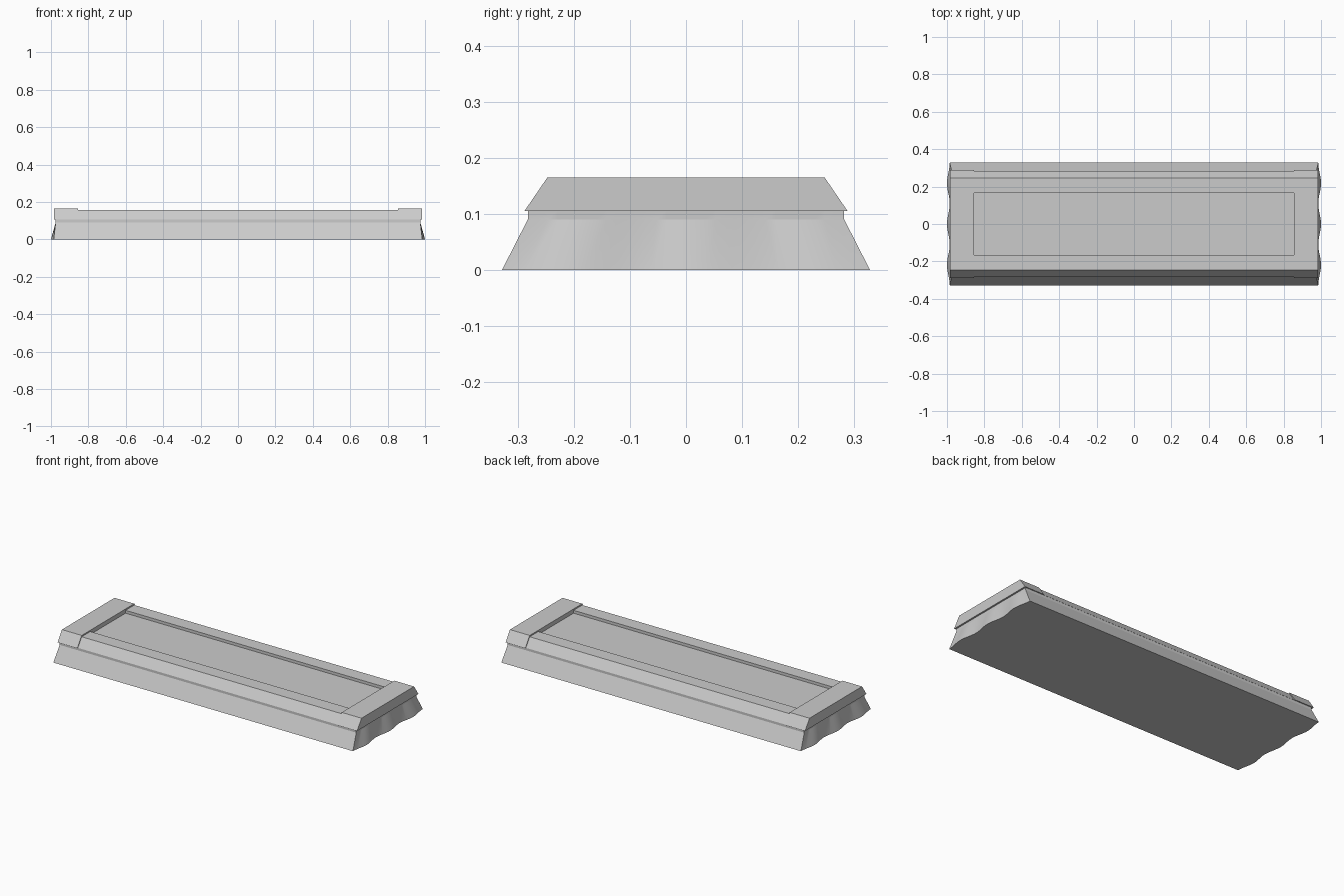
import bpy, bmesh, math

if "Cube" in bpy.data.objects:
    bpy.data.objects.remove(bpy.data.objects["Cube"])

grey = bpy.data.materials.new("stone grey")
grey.diffuse_color = (0.6, 0.6, 0.6, 1)
grey.use_nodes = True
grey.node_tree.nodes["Principled BSDF"].inputs["Base Color"].default_value = grey.diffuse_color


def finish(bm, name):
    bmesh.ops.recalc_face_normals(bm, faces=bm.faces)
    mesh = bpy.data.meshes.new(name)
    bm.to_mesh(mesh)
    bm.free()
    mesh.materials.append(grey)
    obj = bpy.data.objects.new(name, mesh)
    bpy.context.collection.objects.link(obj)
    return obj


def prism(name, profile, x0, x1):
    """Extrude a (y, z) profile along x."""
    bm = bmesh.new()
    face = bm.faces.new([bm.verts.new((x0, y, z)) for y, z in profile])
    ext = bmesh.ops.extrude_face_region(bm, geom=[face])
    verts = [g for g in ext["geom"] if isinstance(g, bmesh.types.BMVert)]
    bmesh.ops.translate(bm, verts=verts, vec=(x1 - x0, 0, 0))
    return finish(bm, name)


# Plinth: flared sides, rippled ends that fade out towards a straight neck
SEG = 32
levels = [(0.0, 0.328, 0.9925, 0.0075), (0.09, 0.282, 0.975, 0.0),
          (0.106, 0.282, 0.975, 0.0)]  # z, half depth, half length, ripple
bm = bmesh.new()
rings = []
for z, hy, hx, ripple in levels:
    right = []
    for i in range(SEG + 1):
        t = -1 + 2 * i / SEG
        right.append((hx + ripple * math.cos(3 * math.pi * t), t * hy))
    outline = right + [(-x, -y) for x, y in right]
    rings.append([bm.verts.new((x, y, z)) for x, y in outline])
for low, high in zip(rings, rings[1:]):
    for i in range(len(low)):
        j = (i + 1) % len(low)
        bm.faces.new((low[i], low[j], high[j], high[i]))
bm.faces.new(rings[0][::-1])
bm.faces.new(rings[-1])
plinth = finish(bm, "plinth")
bpy.context.view_layer.objects.active = plinth
plinth.select_set(True)
bpy.ops.object.shade_smooth_by_angle(angle=math.radians(12))

# Raised end caps, and the long rails between them
cap = [(-0.288, 0.105), (0.288, 0.105), (0.247, 0.165), (-0.247, 0.165)]
rail = [(0.165, 0.105), (0.283, 0.105), (0.247, 0.157), (0.165, 0.157)]
for side, s in (("right", 1), ("left", -1)):
    prism(side + "_end_cap", cap, s * 0.855, s * 0.985)
for side, s in (("back", 1), ("front", -1)):
    prism(side + "_rail", [(s * y, z) for y, z in rail], -0.855, 0.855)

# Recessed panel in the middle
panel = [(-0.165, 0.105), (0.165, 0.105), (0.165, 0.14), (-0.165, 0.14)]
prism("recessed_panel", panel, -0.855, 0.855)
